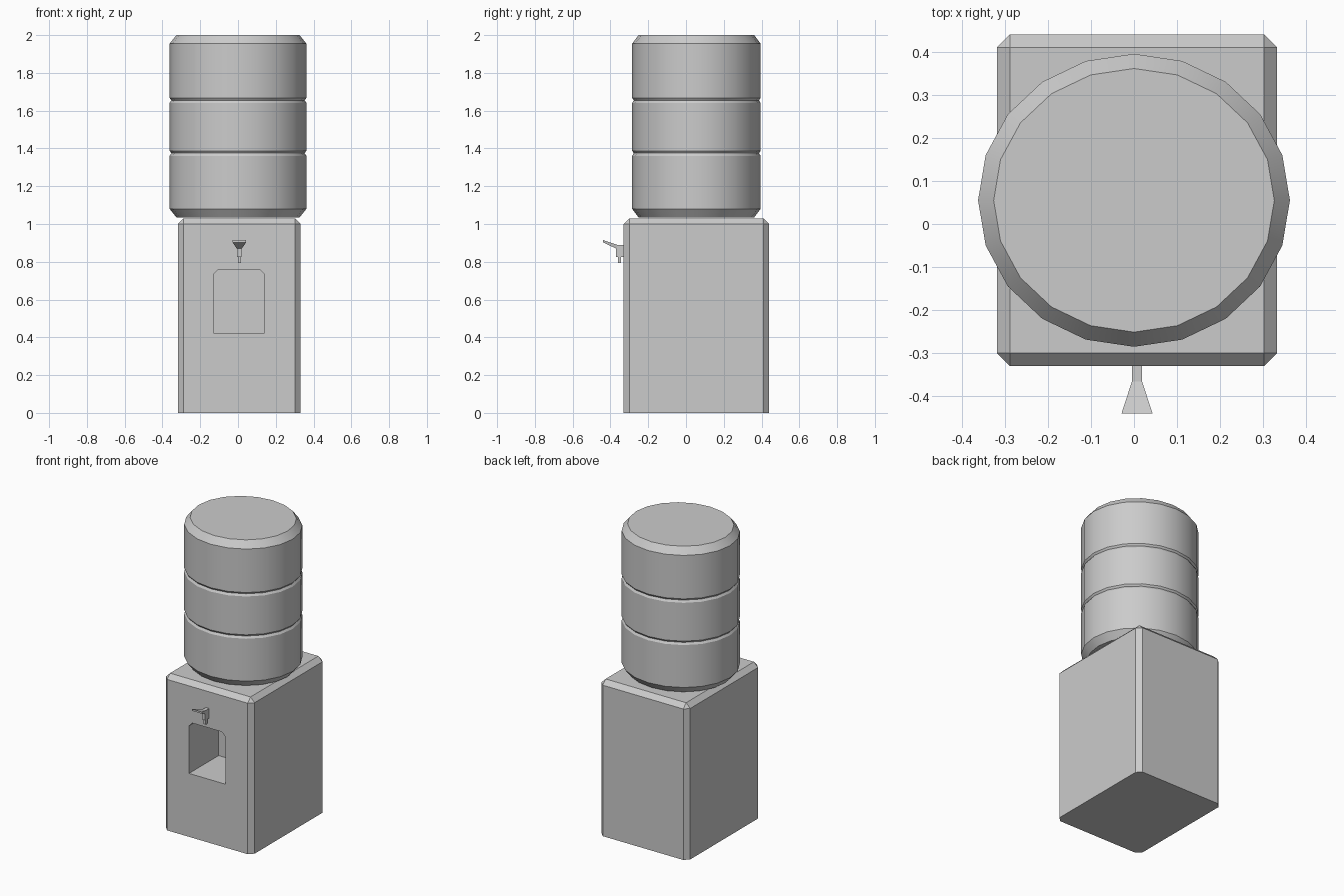
import bpy, bmesh, math
from mathutils import Vector

cube = bpy.data.objects.get("Cube")
if cube:
    bpy.data.objects.remove(cube, do_unlink=True)

grey = bpy.data.materials.new("light_grey")
grey.use_nodes = True
grey.diffuse_color = (0.6, 0.6, 0.6, 1)
grey.node_tree.nodes["Principled BSDF"].inputs["Base Color"].default_value = (0.6, 0.6, 0.6, 1)


def finish(bm, name):
    bmesh.ops.recalc_face_normals(bm, faces=bm.faces)
    mesh = bpy.data.meshes.new(name)
    bm.to_mesh(mesh)
    bm.free()
    obj = bpy.data.objects.new(name, mesh)
    bpy.context.collection.objects.link(obj)
    mesh.materials.append(grey)
    return obj


def box(name, low, high, bevel=0, pick=None):
    """Box between two corners, with chamfers on the edges that pick accepts."""
    bm = bmesh.new()
    bmesh.ops.create_cube(bm, size=1)
    low, high = Vector(low), Vector(high)
    for v in bm.verts:
        v.co = (low + high) / 2 + v.co * (high - low)
    if bevel:
        edges = [e for e in bm.edges if pick(e)]
        bmesh.ops.bevel(bm, geom=edges, offset=bevel, segments=1,
                        affect='EDGES', clamp_overlap=True)
    return finish(bm, name)


def loft(name, rings):
    """Skin a list of equal closed rings and cap both ends."""
    bm = bmesh.new()
    rows = [[bm.verts.new(p) for p in ring] for ring in rings]
    for a, b in zip(rows, rows[1:]):
        for i in range(len(a)):
            j = (i + 1) % len(a)
            bm.faces.new((a[i], a[j], b[j], b[i]))
    bm.faces.new(rows[0])
    bm.faces.new(rows[-1])
    return finish(bm, name)


# Cabinet, chamfered everywhere except round its base
cabinet = box("cabinet", (-0.318, -0.33, 0), (0.332, 0.44, 1.03), 0.03,
              lambda e: max(v.co.z for v in e.verts) > 0.5)

# Cup recess, with its two top corners clipped
recess = box("recess_cutter", (-0.128, -0.5, 0.42), (0.138, -0.02, 0.76), 0.025,
             lambda e: all(v.co.z > 0.7 for v in e.verts)
             and abs(e.verts[0].co.y - e.verts[1].co.y) > 0.1)
cut = cabinet.modifiers.new("recess", 'BOOLEAN')
cut.object = recess
cut.solver = 'EXACT'
bpy.context.view_layer.objects.active = cabinet
cabinet.select_set(True)
bpy.ops.object.modifier_apply(modifier=cut.name)
bpy.data.objects.remove(recess, do_unlink=True)

# Water bottle: slightly oval drum with two pinched grooves
profile = [(0.9, 1.035), (1, 1.08)]
for groove in (1.375, 1.655):
    profile += [(1, groove - 0.014), (0.975, groove), (1, groove + 0.012)]
profile += [(1, 1.955), (0.9, 2.0)]
SIDES = 20
angles = [math.tau * i / SIDES for i in range(SIDES)]
bottle = loft("water_bottle", [
    [(0.362 * s * math.cos(a), 0.055 + 0.34 * s * math.sin(a), z) for a in angles]
    for s, z in profile])

# Tap body and nozzle
TAP = 0.007
box("tap_body", (TAP - 0.012, -0.37, 0.825), (TAP + 0.012, -0.325, 0.89))
box("tap_nozzle", (TAP - 0.008, -0.36, 0.793), (TAP + 0.008, -0.343, 0.83))

# Flared lever rising towards the user
loft("tap_lever", [
    [(TAP - w, y, low), (TAP + w, y, low), (TAP + w, y, high), (TAP - w, y, high)]
    for w, y, low, high in ((0.012, -0.366, 0.868, 0.89), (0.036, -0.44, 0.903, 0.915))])

# Smooth the bottle wall, keeping rims and grooves crisp
bpy.ops.object.select_all(action='DESELECT')
bottle.select_set(True)
bpy.context.view_layer.objects.active = bottle
bpy.ops.object.shade_smooth_by_angle(angle=math.radians(25))
